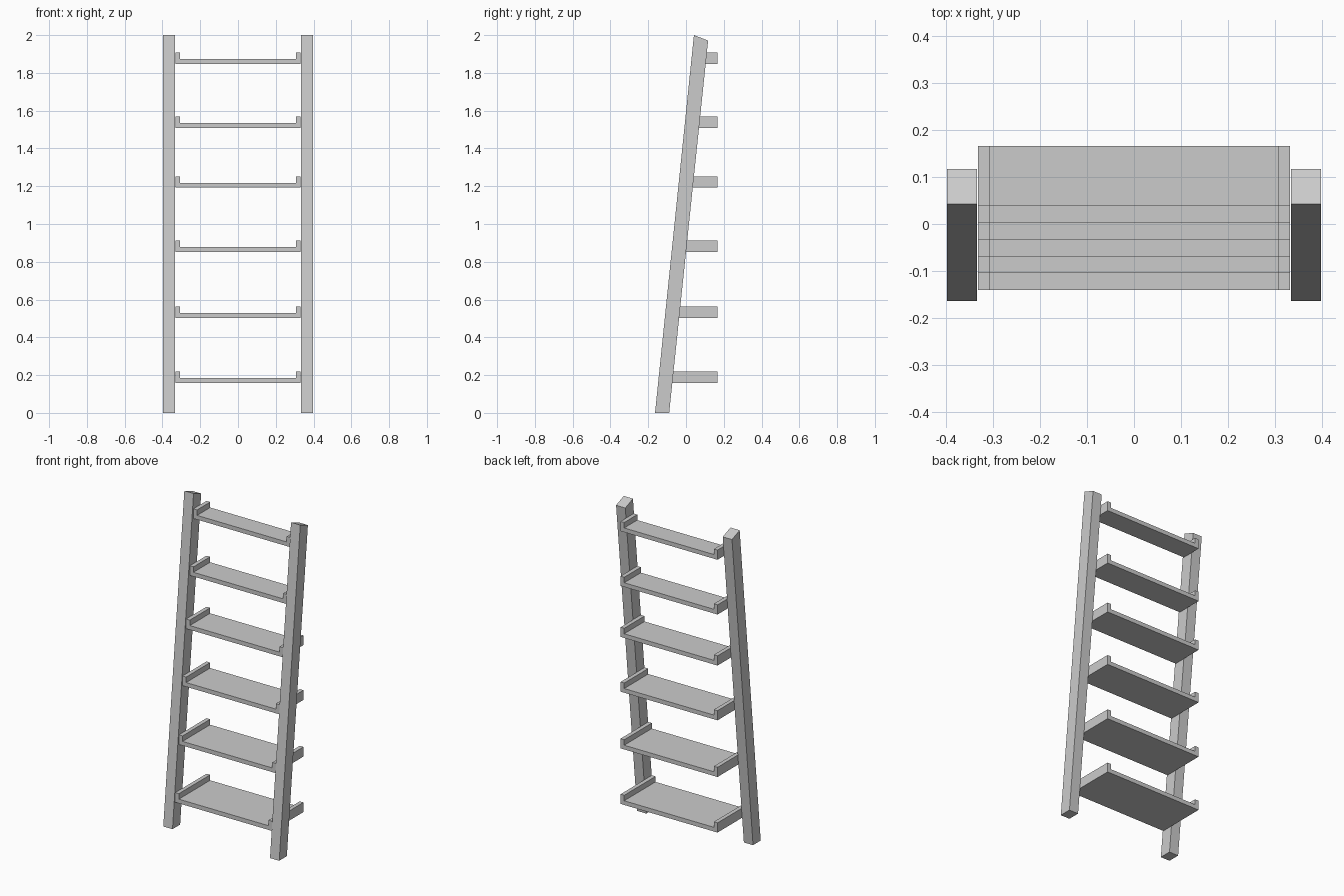
import bpy

if "Cube" in bpy.data.objects:
    bpy.data.objects.remove(bpy.data.objects["Cube"])


def extrude(name, profile, to_xyz, a, b):
    """Closed prism: 2D profile swept from a to b along the remaining axis."""
    n = len(profile)
    verts = [to_xyz(p, t) for t in (a, b) for p in profile]
    faces = [tuple(range(n))[::-1], tuple(range(n, 2 * n))]
    faces += [(i, (i + 1) % n, n + (i + 1) % n, n + i) for i in range(n)]
    mesh = bpy.data.meshes.new(name)
    mesh.from_pydata(verts, [], faces)
    obj = bpy.data.objects.new(name, mesh)
    bpy.context.collection.objects.link(obj)
    return obj


# Leaning side rails with a bevel-cut top
RAIL = [(-0.164, 0), (-0.089, 0), (0.117, 1.971), (0.042, 2.0)]
for side, x0, x1 in (("left", -0.397, -0.334), ("right", 0.334, 0.397)):
    extrude(side + "_rail", RAIL, lambda p, t: (t, p[0], p[1]), x0, x1)

# Shelves: U-shaped trays, getting shallower as the rails lean back
W, LIP, BOARD, H, BACK = 0.332, 0.025, 0.026, 0.06, 0.166
TRAY = [(-W, 0), (W, 0), (W, H), (W - LIP, H), (W - LIP, BOARD),
        (LIP - W, BOARD), (LIP - W, H), (-W, H)]
SHELVES = [(0.158, -0.140), (0.502, -0.104), (0.853, -0.069),
           (1.192, -0.033), (1.508, 0.003), (1.847, 0.038)]
for i, (z, front) in enumerate(SHELVES, 1):
    shelf = extrude(f"shelf_{i}", TRAY, lambda p, t: (p[0], -t, p[1]),
                    -BACK, -front)
    shelf.location.z = z
